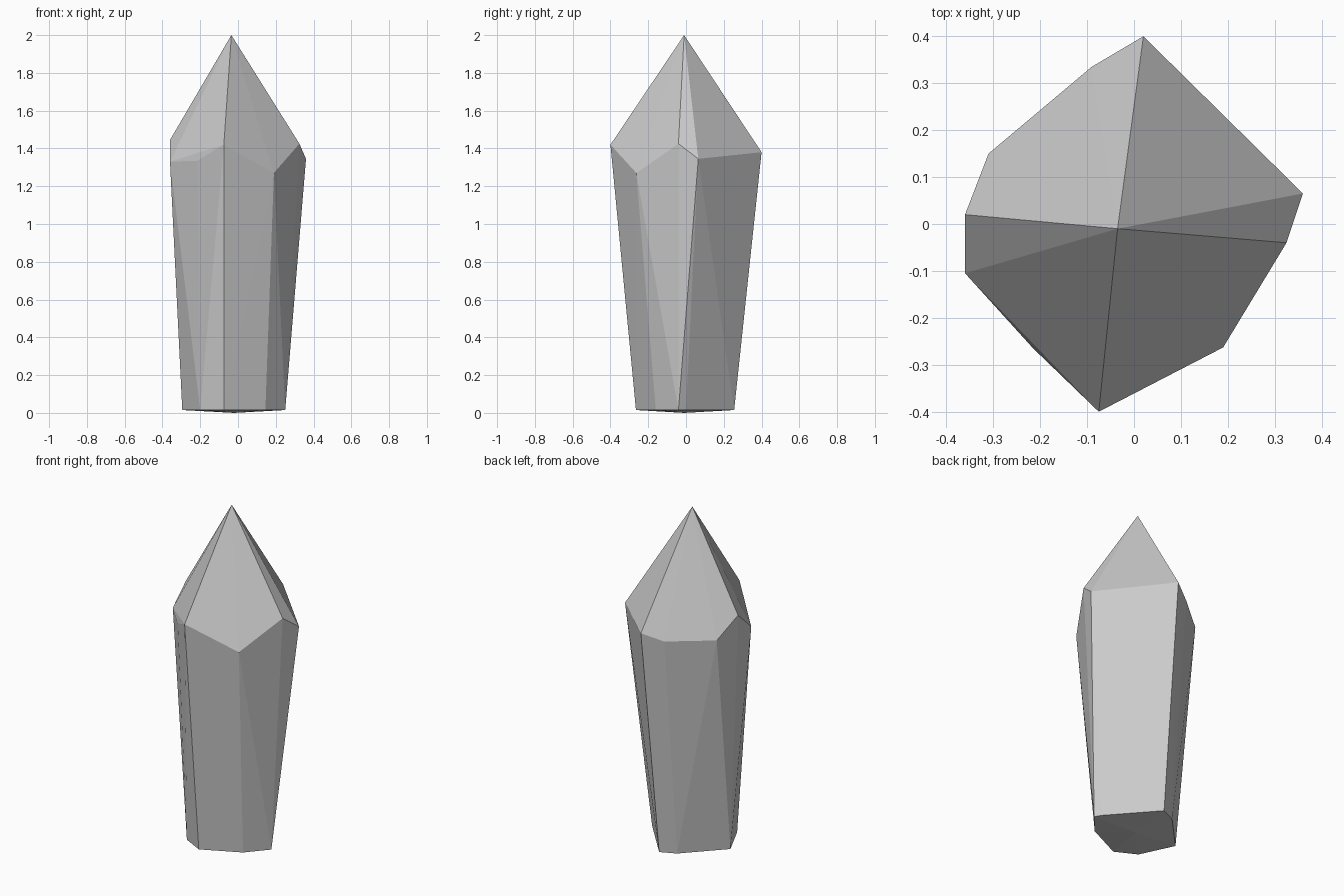
import bpy, bmesh

# Crystal corner points: tip, uneven shoulder ring, narrower base ring
tip = (-0.035, -0.01, 2.0)
shoulder = [
    (0.02, 0.40, 1.38), (0.175, 0.237, 1.36), (0.36, 0.065, 1.345),
    (0.325, -0.04, 1.425), (0.19, -0.263, 1.27), (-0.075, -0.40, 1.42),
    (-0.215, -0.265, 1.335), (-0.36, -0.105, 1.33), (-0.36, 0.02, 1.445),
    (-0.31, 0.15, 1.33), (-0.09, 0.335, 1.335),
]
base = [
    (0.0, 0.255), (0.225, 0.0), (0.25, -0.04), (0.145, -0.16),
    (-0.075, -0.265), (-0.20, -0.20), (-0.295, 0.0), (-0.09, 0.215),
]
base_mid = (-0.02, -0.01, 0.0)

# Faceted crystal: wrap the points in flat faces
bm = bmesh.new()
for co in [tip, base_mid, *shoulder, *[(x, y, 0.015) for x, y in base]]:
    bm.verts.new(co)
bmesh.ops.convex_hull(bm, input=bm.verts[:])
loose = [v for v in bm.verts if not v.link_faces]
bmesh.ops.delete(bm, geom=loose, context='VERTS')
bmesh.ops.recalc_face_normals(bm, faces=bm.faces[:])

mesh = bpy.data.meshes.new("crystal")
bm.to_mesh(mesh)
bm.free()
bpy.context.collection.objects.link(bpy.data.objects.new("crystal", mesh))
